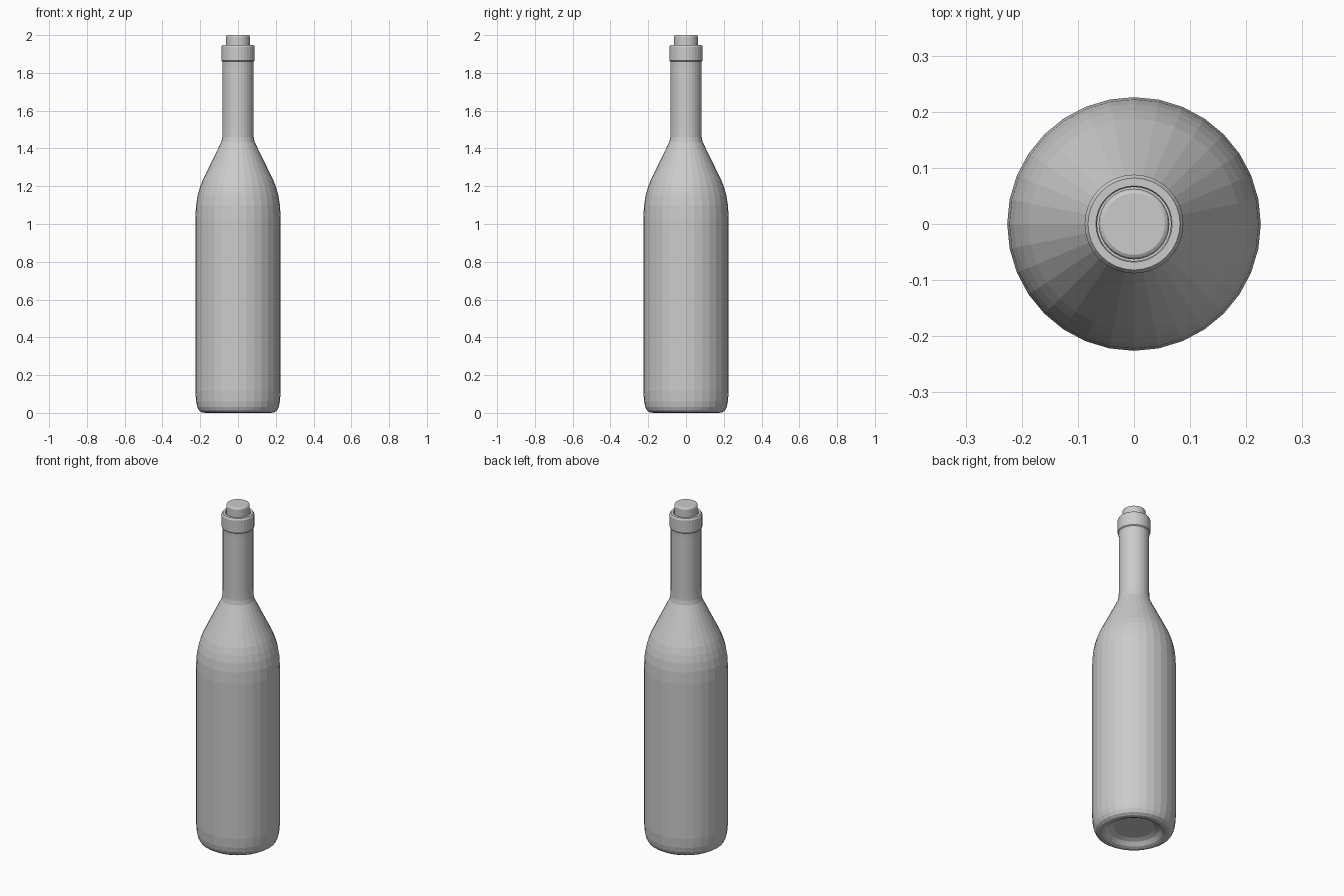
import bpy, math

if "Cube" in bpy.data.objects:
    bpy.data.objects.remove(bpy.data.objects["Cube"])

SIDES = 32


def lathe(name, profile):
    """Spin an (r, z) profile round the z axis; r = 0 ends become poles."""
    verts, faces, rings = [], [], []
    for r, z in profile:
        start = len(verts)
        if r == 0:
            verts.append((0, 0, z))
            rings.append([start] * SIDES)
        else:
            for i in range(SIDES):
                a = 2 * math.pi * i / SIDES
                verts.append((r * math.cos(a), r * math.sin(a), z))
            rings.append(list(range(start, start + SIDES)))
    for lo, hi in zip(rings, rings[1:]):
        for i in range(SIDES):
            j = (i + 1) % SIDES
            quad = [lo[i], lo[j], hi[j], hi[i]]
            faces.append(list(dict.fromkeys(quad)))
    mesh = bpy.data.meshes.new(name)
    mesh.from_pydata(verts, [], faces)
    mesh.update()
    obj = bpy.data.objects.new(name, mesh)
    bpy.context.collection.objects.link(obj)
    return obj


# Glass: recessed base, body, shoulder, neck, lip and the bore holding the cork
lathe("bottle", [
    (0, 0.035), (0.11, 0.035), (0.135, 0.025), (0.155, 0.006), (0.17, 0),
    (0.19, 0.002), (0.206, 0.012), (0.216, 0.032), (0.222, 0.06), (0.226, 0.115),
    (0.226, 1.03), (0.222, 1.10), (0.214, 1.15), (0.203, 1.19),
    (0.188, 1.23), (0.105, 1.40), (0.088, 1.435), (0.083, 1.46), (0.082, 1.50),
    (0.082, 1.835), (0.083, 1.86), (0.088, 1.865), (0.088, 1.938),
    (0.082, 1.948), (0.068, 1.948), (0.066, 1.944), (0.066, 1.80), (0, 1.80),
])

# Cork standing proud of the lip
lathe("cork", [
    (0, 1.805), (0.063, 1.805), (0.063, 1.991), (0.060, 1.997), (0.055, 2.0), (0, 2.0),
])
